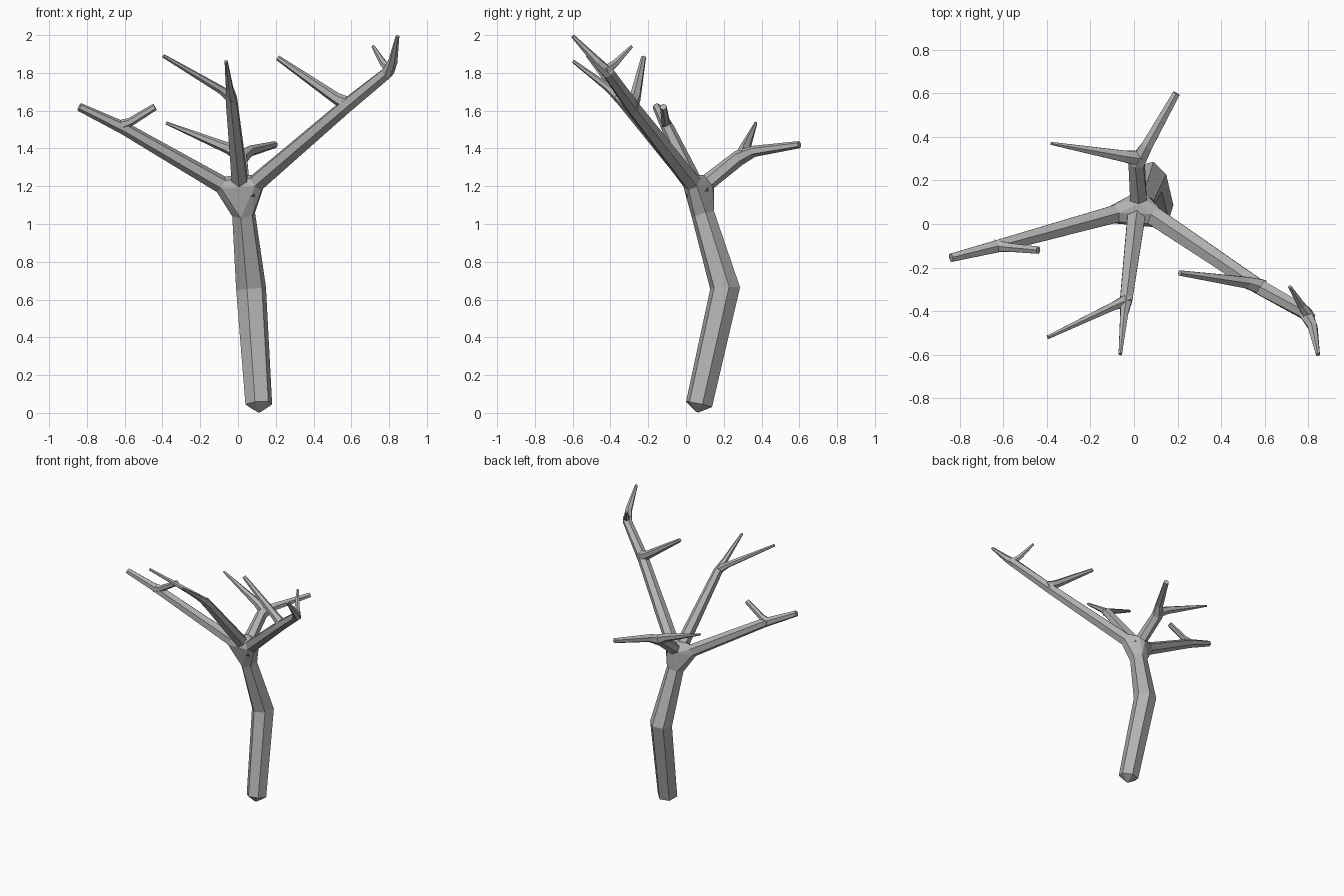
import bpy, bmesh, math
from mathutils import Vector
from mathutils.bvhtree import BVHTree

cube = bpy.data.objects.get("Cube")
if cube:
    bpy.data.objects.remove(cube)


def material(name, level):
    m = bpy.data.materials.new(name)
    m.use_nodes = True
    m.diffuse_color = (level, level, level, 1)
    m.node_tree.nodes["Principled BSDF"].inputs["Base Color"].default_value = (level, level, level, 1)
    return m


bark = material("grey bark", 0.45)
knot_dark = material("dark knot", 0.09)


def finish(bm, name, mat):
    bmesh.ops.recalc_face_normals(bm, faces=bm.faces)
    mesh = bpy.data.meshes.new(name)
    bm.to_mesh(mesh)
    bm.free()
    mesh.materials.append(mat)
    obj = bpy.data.objects.new(name, mesh)
    bpy.context.collection.objects.link(obj)


def rings(path, ref, sides=6):
    """Cross-sections along a path of (x, y, z, radius) points."""
    pts = [Vector(p[:3]) for p in path]
    out = []
    for i, p in enumerate(pts):
        before = (p - pts[i - 1]).normalized() if i else Vector()
        after = (pts[i + 1] - p).normalized() if i < len(pts) - 1 else Vector()
        t = (before + after).normalized()
        u = (ref - t * ref.dot(t)).normalized()
        v = t.cross(u)
        out.append([p + path[i][3] * (math.cos(a) * u + math.sin(a) * v)
                    for a in (math.tau * k / sides for k in range(sides))])
    return out


def limb(name, path, ref=Vector((0, 0, 1))):
    """Tapering six-sided tube with capped ends; returns its cross-sections."""
    bm = bmesh.new()
    loops = rings(path, ref)
    vs = [[bm.verts.new(c) for c in ring] for ring in loops]
    for a, b in zip(vs, vs[1:]):
        for k in range(len(a)):
            j = (k + 1) % len(a)
            bm.faces.new((a[k], a[j], b[j], b[k]))
    bm.faces.new(vs[0])
    bm.faces.new(vs[-1])
    finish(bm, name, bark)
    return loops


# Bent trunk with a blunt pointed foot
trunk = limb("trunk", [(0.112, 0.06, 0.004, 0.008), (0.11, 0.069, 0.045, 0.073),
                       (0.069, 0.207, 0.66, 0.082), (0.03, 0.09, 1.05, 0.063)],
             Vector((-0.26, -0.97, 0)))

# Main branches
mains = [
    limb("right_branch", [(-0.09, 0.045, 1.21, 0.047), (-0.6, -0.095, 1.505, 0.034),
                          (-0.84, -0.155, 1.62, 0.022)]),
    limb("left_branch", [(0.1, 0.03, 1.22, 0.05), (0.56, -0.28, 1.615, 0.04),
                         (0.79, -0.41, 1.80, 0.034), (0.82, -0.47, 1.86, 0.025),
                         (0.845, -0.6, 1.995, 0.01)]),
    limb("front_branch", [(0.01, 0.03, 1.225, 0.047), (-0.035, -0.34, 1.66, 0.033),
                          (-0.045, -0.41, 1.72, 0.021), (-0.063, -0.598, 1.862, 0.009)]),
    limb("back_branch", [(0.02, 0.12, 1.225, 0.044), (0.012, 0.28, 1.35, 0.042),
                         (0.06, 0.36, 1.385, 0.03), (0.195, 0.6, 1.42, 0.019)]),
]

# Side twigs, each flaring where it leaves its branch
limb("right_twig", [(-0.64, -0.1, 1.515, 0.032), (-0.57, -0.108, 1.54, 0.023),
                    (-0.44, -0.12, 1.62, 0.019)])
limb("left_lower_twig", [(0.59, -0.29, 1.63, 0.04), (0.52, -0.27, 1.665, 0.031),
                         (0.21, -0.225, 1.88, 0.014)])
limb("left_upper_twig", [(0.81, -0.43, 1.81, 0.028), (0.77, -0.375, 1.85, 0.02),
                         (0.715, -0.288, 1.94, 0.009)])
limb("front_twig", [(-0.03, -0.35, 1.665, 0.032), (-0.09, -0.375, 1.71, 0.022),
                    (-0.395, -0.52, 1.89, 0.01)])
limb("back_twig", [(0.03, 0.3, 1.355, 0.04), (-0.05, 0.312, 1.40, 0.03),
                   (-0.38, 0.37, 1.535, 0.008)])

# Faceted crown joining the trunk to the branches
bm = bmesh.new()
for ring in [trunk[-1]] + [loops[0] for loops in mains]:
    for c in ring:
        bm.verts.new(c)
hull = bmesh.ops.convex_hull(bm, input=bm.verts)
bmesh.ops.delete(bm, geom=[v for v in hull["geom_interior"] if isinstance(v, bmesh.types.BMVert)],
                 context="VERTS")
crown_surface = BVHTree.FromBMesh(bm)
finish(bm, "crown", bark)

# Small triangular knots laid on the trunk and crown
surface = bmesh.new()
loops = [[surface.verts.new(c) for c in ring] for ring in trunk]
for a, b in zip(loops, loops[1:]):
    for k in range(6):
        surface.faces.new((a[k], a[(k + 1) % 6], b[(k + 1) % 6], b[k]))
trunk_surface = BVHTree.FromBMesh(surface)
surface.free()

foot, bend, top = Vector((0.11, 0.069, 0.045)), Vector((0.069, 0.207, 0.66)), Vector((0.03, 0.09, 1.05))


def knot(name, z, angle, size):
    low, high = (foot, bend) if z < bend.z else (bend, top)
    axis = low.lerp(high, min(1, (z - low.z) / (high.z - low.z)))
    axis.z = z
    out = Vector((math.cos(angle), math.sin(angle), 0))
    tree = trunk_surface if z < top.z else crown_surface
    hit, n, _, _ = tree.ray_cast(axis + out, -out)
    if n.dot(out) < 0:
        n = -n
    side = n.cross(Vector((0, 0, 1))).normalized()
    up = side.cross(n)
    bm = bmesh.new()
    corners = [hit + size * (side * a + up * b) for a, b in ((-0.5, -0.3), (0.5, -0.3), (-0.3, 0.5))]
    for d in (-0.003, 0.003):
        for c in corners:
            bm.verts.new(c + n * d)
    bmesh.ops.convex_hull(bm, input=bm.verts)
    finish(bm, name, knot_dark)


for i, (z, degrees, size) in enumerate([(0.22, 250, 0.042), (0.55, 285, 0.036), (0.79, 290, 0.022),
                                        (0.34, 10, 0.036), (0.52, 350, 0.028), (1.0, 10, 0.026),
                                        (0.79, 345, 0.02), (0.2, 190, 0.03), (0.38, 145, 0.028),
                                        (0.73, 190, 0.022), (1.15, 300, 0.026), (1.18, 20, 0.026)]):
    knot(f"knot_{i + 1}", z, math.radians(degrees), size)
